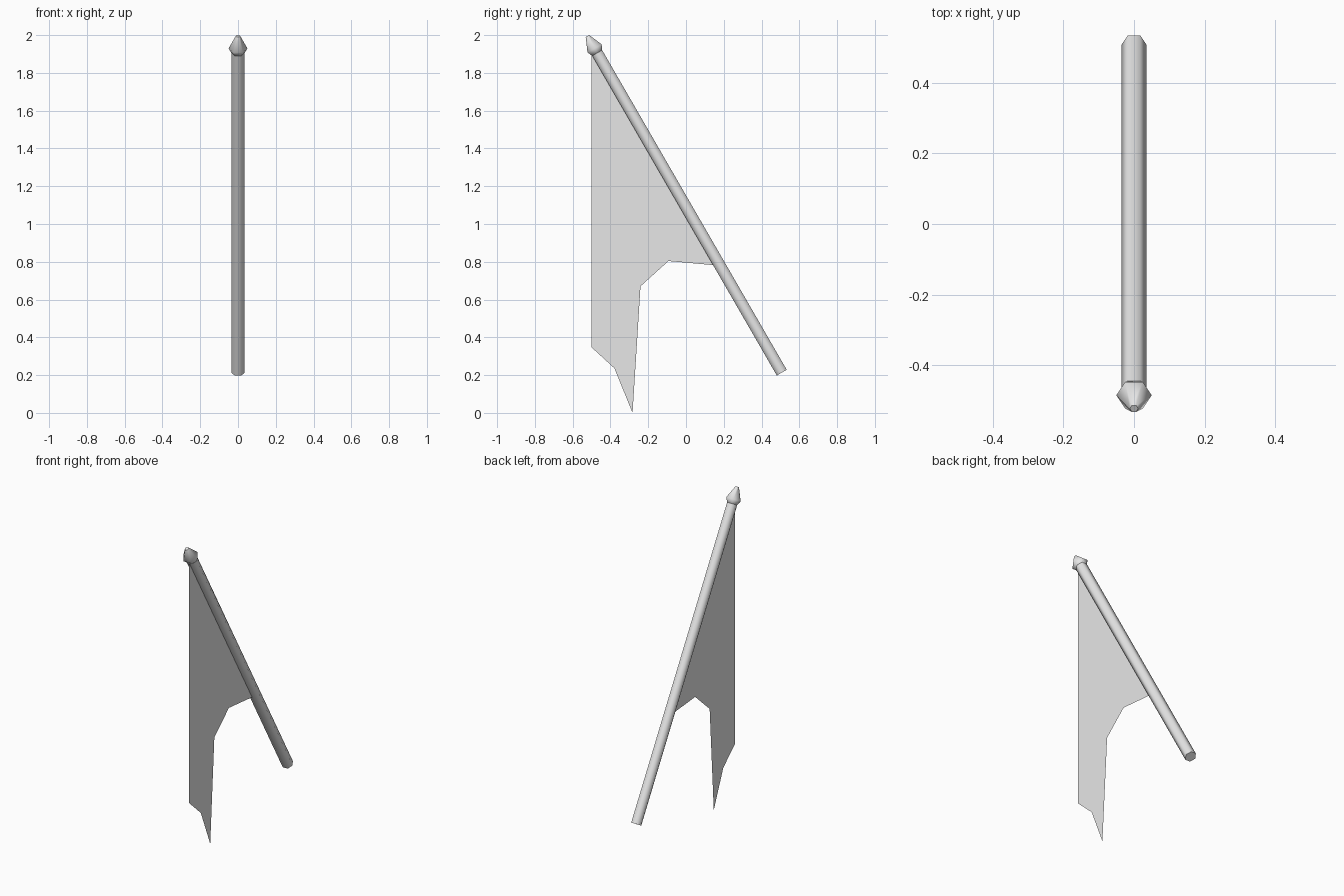
import bpy, bmesh, math
from mathutils import Vector

cube = bpy.data.objects.get("Cube")
if cube:
    bpy.data.objects.remove(cube, do_unlink=True)

grey = bpy.data.materials.new("pale grey")
grey.use_nodes = True
COLOUR = (0.8, 0.8, 0.8, 1)
grey.diffuse_color = COLOUR
grey.node_tree.nodes["Principled BSDF"].inputs["Base Color"].default_value = COLOUR

SIDES = 6
FOOT = Vector((0, 0.507, 0.213))
TILT = math.radians(30)


def finish(name, bm):
    mesh = bpy.data.meshes.new(name)
    bm.to_mesh(mesh)
    bm.free()
    mesh.materials.append(grey)
    obj = bpy.data.objects.new(name, mesh)
    bpy.context.collection.objects.link(obj)
    return obj


def lathe(name, profile):
    """Six-sided turned part along the tilted pole axis, from (radius, height) pairs."""
    bm = bmesh.new()
    rings = []
    for radius, height in profile:
        angles = [math.tau * i / SIDES for i in range(SIDES)]
        rings.append([bm.verts.new((radius * math.cos(a), radius * math.sin(a), height))
                      for a in angles])
    for low, high in zip(rings, rings[1:]):
        for i in range(SIDES):
            j = (i + 1) % SIDES
            bm.faces.new((low[i], low[j], high[j], high[i]))
    bm.faces.new(rings[0][::-1])
    bm.faces.new(rings[-1])
    obj = finish(name, bm)
    obj.location = FOOT
    obj.rotation_euler.x = TILT
    bpy.ops.object.select_all(action='DESELECT')
    obj.select_set(True)
    bpy.context.view_layer.objects.active = obj
    bpy.ops.object.shade_smooth_by_angle(angle=math.radians(65))
    return obj


# Leaning pole and its pointed finial
lathe("pole", [(0.035, 0), (0.035, 1.96)])
lathe("finial", [(0.03, 1.945), (0.05, 1.982), (0.012, 2.058)])

# Hanging cloth: a single sheet with a pointed tail and a scooped lower edge
outline = [(-0.5, 1.92), (-0.5, 0.347), (-0.379, 0.236), (-0.283, 0),
           (-0.268, 0.576), (-0.241, 0.67), (-0.178, 0.756), (-0.093, 0.804),
           (0.024, 0.817), (0.15, 0.782)]
bm = bmesh.new()
bm.faces.new([bm.verts.new((0, y, z)) for y, z in outline])
bmesh.ops.triangulate(bm, faces=bm.faces[:])
finish("banner_cloth", bm)
